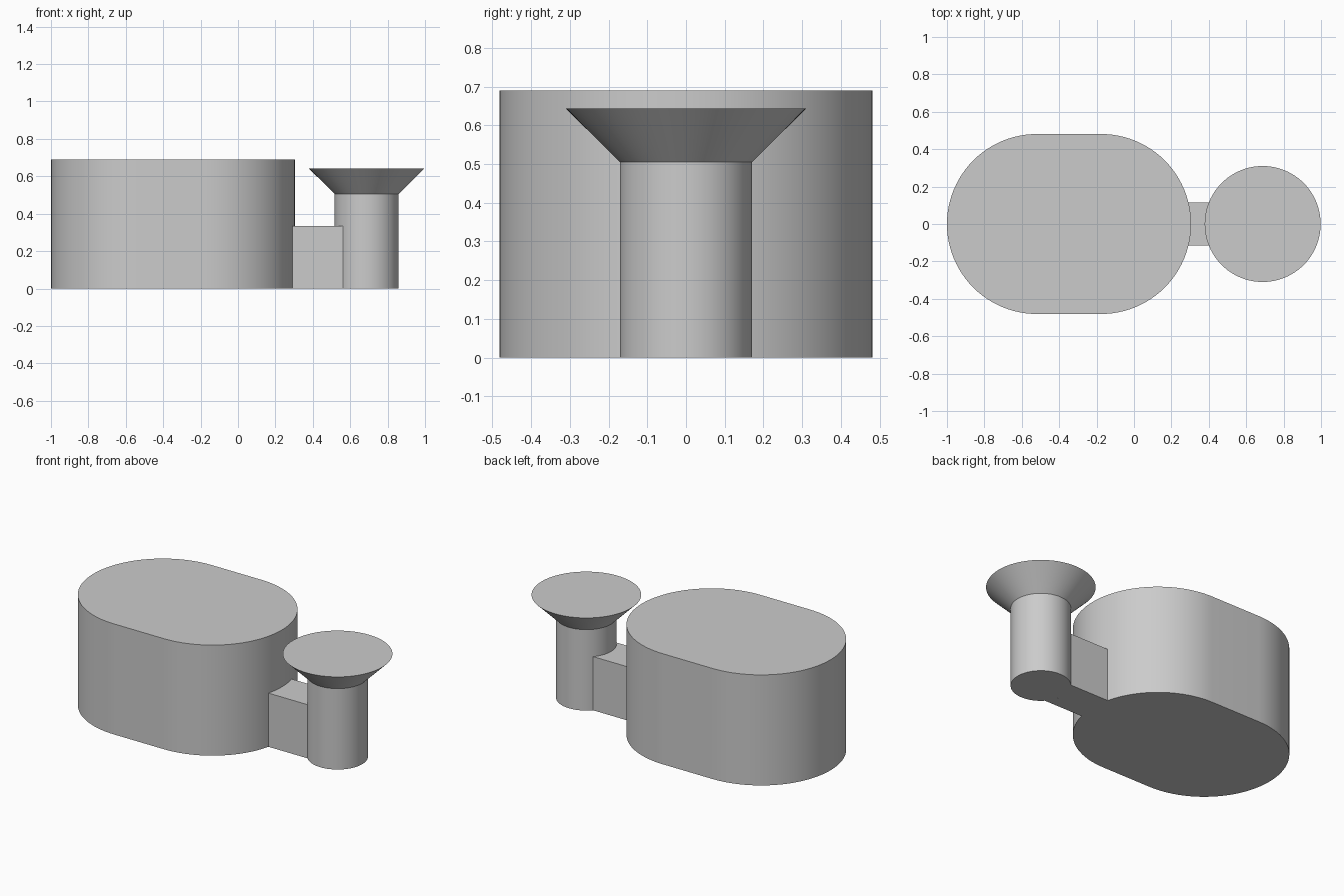
import bpy
import bmesh
from math import sin, cos, asin, pi, radians

cube = bpy.data.objects.get("Cube")
if cube:
    bpy.data.objects.remove(cube, do_unlink=True)

grey = bpy.data.materials.new("plain grey")
grey.use_nodes = True
colour = (0.6, 0.6, 0.6, 1)
grey.diffuse_color = colour
grey.node_tree.nodes["Principled BSDF"].inputs["Base Color"].default_value = colour


def arc(cx, r, start, end, steps):
    """Points along an arc centred on the x axis."""
    angles = [start + (end - start) * i / steps for i in range(steps + 1)]
    return [(cx + r * cos(a), r * sin(a)) for a in angles]


def finish(name, bm):
    bmesh.ops.recalc_face_normals(bm, faces=bm.faces)
    mesh = bpy.data.meshes.new(name)
    bm.to_mesh(mesh)
    bm.free()
    obj = bpy.data.objects.new(name, mesh)
    bpy.context.collection.objects.link(obj)
    mesh.materials.append(grey)
    bpy.ops.object.select_all(action='DESELECT')
    obj.select_set(True)
    bpy.context.view_layer.objects.active = obj
    bpy.ops.object.shade_smooth_by_angle(angle=radians(30))


def prism(name, outline, height):
    """Extrude a flat outline up from the ground."""
    bm = bmesh.new()
    face = bm.faces.new([bm.verts.new((x, y, 0)) for x, y in outline])
    top = bmesh.ops.extrude_face_region(bm, geom=[face], use_keep_orig=True)["geom"]
    verts = [v for v in top if isinstance(v, bmesh.types.BMVert)]
    bmesh.ops.translate(bm, verts=verts, vec=(0, 0, height))
    finish(name, bm)


BODY_R, BODY_LEFT, BODY_RIGHT = 0.481, 0.176 * -1, -0.519
POST_X, POST_R = 0.688, 0.171
BAR = 0.115

# Main body: a rounded block with half-circle ends
prism("main_body",
      arc(BODY_LEFT, BODY_R, -pi / 2, pi / 2, 48)
      + arc(BODY_RIGHT, BODY_R, pi / 2, 3 * pi / 2, 48), 0.69)

# Connecting bar: ends are hollowed to meet the body and the post
a, b = asin(BAR / BODY_R), asin(BAR / POST_R)
prism("connecting_bar",
      arc(BODY_LEFT, BODY_R, a, -a, 8)
      + arc(POST_X, POST_R, pi + b, pi - b, 16), 0.335)

# Post with a flared flat top: a profile turned around its axis
bm = bmesh.new()
rings = []
for r, z in [(POST_R, 0), (POST_R, 0.505), (0.31, 0.643)]:
    points = arc(POST_X, r, 0, 2 * pi, 96)[:-1]
    rings.append([bm.verts.new((x, y, z)) for x, y in points])
for low, high in zip(rings, rings[1:]):
    for i in range(len(low)):
        bm.faces.new((low[i - 1], low[i], high[i], high[i - 1]))
bm.faces.new(rings[0])
bm.faces.new(rings[-1])
finish("flared_post", bm)
